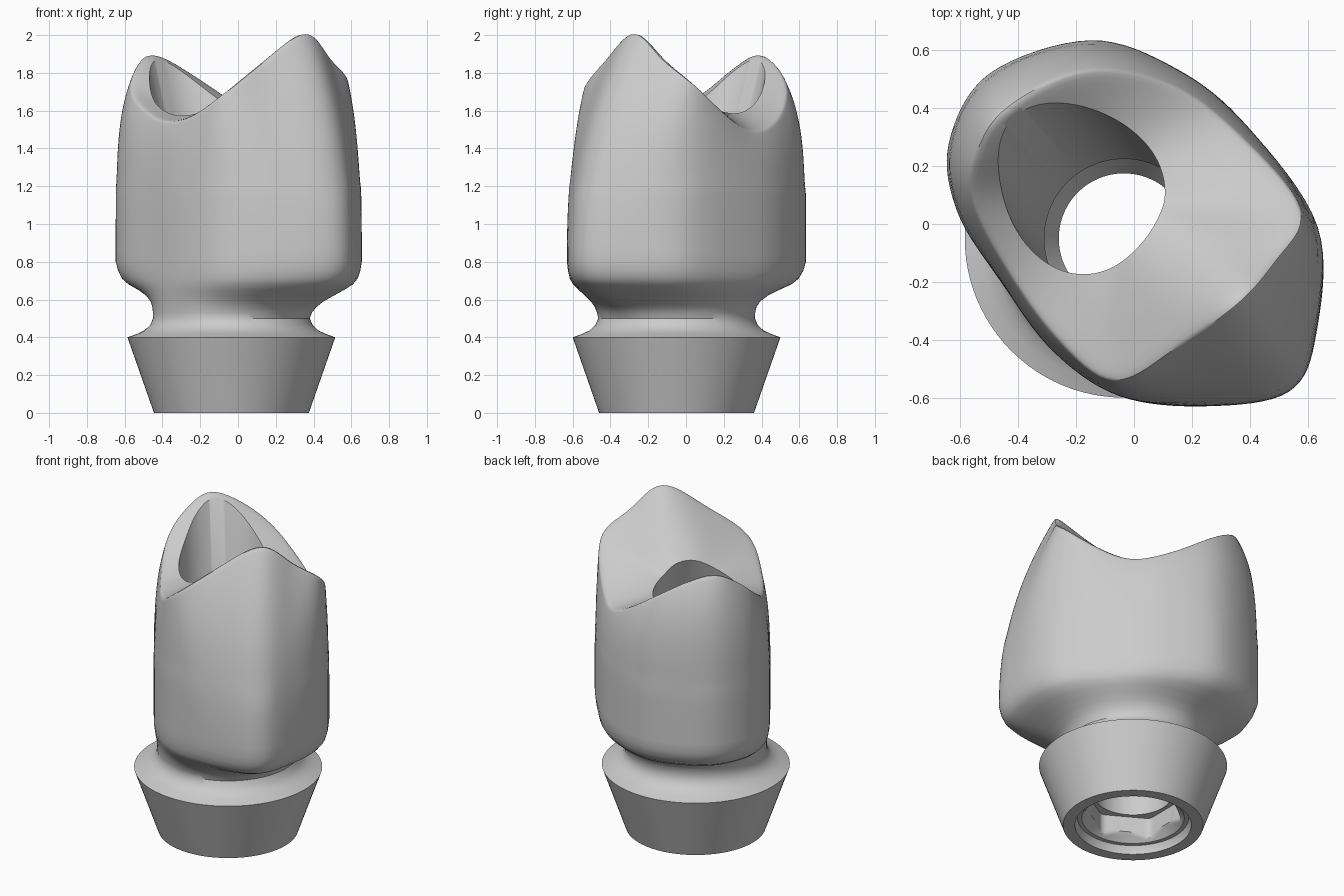
import bpy
import bmesh
from math import cos, sin, pi
from mathutils import Vector

default_cube = bpy.data.objects.get("Cube")
if default_cube:
    bpy.data.objects.remove(default_cube, do_unlink=True)

AXIS = Vector((-0.035, -0.05, 0))   # centre of the round abutment
NECK_RADIUS, RIM_RADIUS, RIM_Z = 0.415, 0.55, 0.4

material = bpy.data.materials.new("neutral grey")
material.use_nodes = True
grey = (0.6, 0.6, 0.6, 1)
material.diffuse_color = grey
material.node_tree.nodes["Principled BSDF"].inputs["Base Color"].default_value = grey


def add_object(name, bm):
    """Turn a bmesh into a linked object with outward normals."""
    bmesh.ops.recalc_face_normals(bm, faces=bm.faces)
    mesh = bpy.data.meshes.new(name)
    bm.to_mesh(mesh)
    bm.free()
    mesh.materials.append(material)
    obj = bpy.data.objects.new(name, mesh)
    bpy.context.collection.objects.link(obj)
    return obj


def activate(obj):
    bpy.ops.object.select_all(action='DESELECT')
    obj.select_set(True)
    bpy.context.view_layer.objects.active = obj


def shade(obj, angle):
    activate(obj)
    bpy.ops.object.shade_smooth_by_angle(angle=angle)


def bridge(bm, lower, upper):
    count = len(lower)
    for i in range(count):
        j = (i + 1) % count
        bm.faces.new((lower[i], lower[j], upper[j], upper[i]))


def loft(bm, rings):
    """Skin a list of point rings and return their vertices."""
    loops = [[bm.verts.new(point) for point in ring] for ring in rings]
    for lower, upper in zip(loops, loops[1:]):
        bridge(bm, lower, upper)
    return loops


def catmull(a, b, c, d, t):
    return (b * 2 + (c - a) * t + (a * 2 - b * 5 + c * 4 - d) * t**2
            + (b * 3 - a - c * 3 + d) * t**3) / 2


def closed_curve(points, steps):
    count = len(points)
    return [catmull(points[i - 1], points[i], points[(i + 1) % count],
                    points[(i + 2) % count], step / steps)
            for i in range(count) for step in range(steps)]


# Abutment: tapered outside, hexagonal socket and screw bore inside
SEGMENTS = 96
APOTHEM = 0.25


def turned_ring(radius, z, is_hex=False):
    ring = []
    for i in range(SEGMENTS):
        angle = 2 * pi * i / SEGMENTS
        r = radius
        if is_hex:
            flat = (angle + pi / 6) % (pi / 3) - pi / 6
            r = max(radius, min(APOTHEM / cos(flat), APOTHEM * 1.13))
        ring.append(AXIS + Vector((r * cos(angle), r * sin(angle), z)))
    return ring


outside = [(0.41, 0), (RIM_RADIUS, RIM_Z)]
bore = [(0.275, RIM_Z), (0.225, 0.32), (0.225, 0.2)]
entry = [(0.325, 0.05), (0.34, 0.02), (0.34, 0)]
rings = [turned_ring(*point) for point in outside + bore]
rings.append(turned_ring(APOTHEM, 0.2, True))
for step in range(6):
    rings.append(turned_ring(APOTHEM + 0.01 * step, 0.1 - 0.01 * step, True))
rings += [turned_ring(*point) for point in entry]

bm = bmesh.new()
loops = loft(bm, rings)
bridge(bm, loops[-1], loops[0])
abutment = add_object("abutment", bm)
shade(abutment, pi / 6)

# Crown stations: belly x, y, then cusp ridge x, y, z
stations = [
    (0.635, -0.01, 0.585, 0.05, 1.74),
    (0.63, -0.38, 0.49, -0.12, 1.88),
    (0.535, -0.58, 0.36, -0.27, 2.03),
    (0.25, -0.63, 0.15, -0.42, 1.88),
    (-0.05, -0.595, -0.07, -0.55, 1.70),
    (-0.28, -0.44, -0.27, -0.39, 1.56),
    (-0.46, -0.20, -0.43, -0.17, 1.56),
    (-0.61, 0.04, -0.56, 0.08, 1.69),
    (-0.64, 0.28, -0.54, 0.25, 1.83),
    (-0.50, 0.52, -0.44, 0.40, 1.91),
    (-0.15, 0.635, -0.17, 0.53, 1.75),
    (0.15, 0.535, 0.13, 0.48, 1.55),
    (0.39, 0.34, 0.36, 0.31, 1.50),
]
BELLY_Z = 0.8
belly = closed_curve([Vector((s[0], s[1], 0)) for s in stations], 8)
rim = closed_curve([Vector(s[2:]) for s in stations], 8)
outward = [(point - AXIS).normalized() for point in belly]
# How far each direction faces the tall cusp (+1) or the small one (-1)
tall_side = [o.dot(Vector((1, -1, 0)).normalized()) for o in outward]

# Concave neck rising from the abutment edge
neck_curve = [(RIM_RADIUS, RIM_Z), (0.5, 0.418), (0.46, 0.437),
              (0.43, 0.465), (NECK_RADIUS, 0.5)]
rings = [[AXIS + o * radius + Vector((0, 0, z)) for o in outward]
         for radius, z in neck_curve]
# Flare from the round neck to the belly
flare = [(0.53, 0.04), (0.56, 0.13), (0.59, 0.27), (0.62, 0.46), (0.65, 0.66),
         (0.68, 0.83), (0.71, 0.92), (0.75, 0.97), (BELLY_Z, 1)]
for z, blend in flare:
    ring = []
    for o, point, side in zip(outward, belly, tall_side):
        start = AXIS + o * NECK_RADIUS
        ring.append(start.lerp(point, blend ** (1 + max(0, -side))) + Vector((0, 0, z)))
    rings.append(ring)
# Walls stay upright, then round in to the cusp ridges
WALL_STEPS = 28
for step in range(1, WALL_STEPS + 1):
    t = sin(pi / 2 * step / WALL_STEPS)
    ring = []
    for a, b, side in zip(belly, rim, tall_side):
        point = a.lerp(b, t ** (5 - 2.8 * max(0, side) ** 2))
        point.z = BELLY_Z + (b.z - BELLY_Z) * t
        ring.append(point)
    rings.append(ring)
# Biting surface slopes to the middle while its ridges fade out
middle = Vector((-0.1, 0.1, 1.58))
CAP_STEPS = 12
for step in range(1, CAP_STEPS):
    ring = [point.lerp(middle, step / CAP_STEPS) for point in rim]
    count = len(ring)
    window = range(-2 * step, 2 * step + 1)
    faded = [sum(ring[(i + k) % count].z for k in window) / len(window)
             for i in range(count)]
    rings.append([Vector((p.x, p.y, z)) for p, z in zip(ring, faded)])

bm = bmesh.new()
loops = loft(bm, rings)
bm.faces.new(loops[0])
bm.faces.new(loops[-1])
upper = [v for v in bm.verts if v.co.z > 1.2]
for _ in range(10):
    bmesh.ops.smooth_vert(bm, verts=upper, factor=0.5,
                          use_axis_x=True, use_axis_y=True, use_axis_z=True)
crown = add_object("crown", bm)


# Screw channel: straight below, tilted towards the smaller cusp above
def channel(name, radius, start, end):
    bm = bmesh.new()
    bmesh.ops.create_cone(bm, cap_ends=True, segments=SEGMENTS, radius1=radius,
                          radius2=radius, depth=(end - start).length)
    turn = (end - start).to_track_quat('Z', 'Y').to_matrix().to_4x4()
    bmesh.ops.transform(bm, matrix=turn, verts=bm.verts)
    bmesh.ops.translate(bm, vec=(start + end) / 2, verts=bm.verts)
    cutter = add_object(name, bm)
    cutter.hide_render = True
    return cutter


bend = AXIS + Vector((0, 0, 0.95))
lean = Vector((-0.2, 0.235, 1))
cutters = [
    channel("straight_channel", 0.275, AXIS + Vector((0, 0, 0.3)), bend + Vector((0, 0, 0.08))),
    channel("tilted_channel", 0.27, bend - lean * 0.08, bend + lean * 1.4),
]
activate(crown)
for cutter in cutters:
    cut = crown.modifiers.new(cutter.name, 'BOOLEAN')
    cut.operation = 'DIFFERENCE'
    cut.solver = 'EXACT'
    cut.object = cutter
    bpy.ops.object.modifier_apply(modifier=cut.name)
for cutter in cutters:
    bpy.data.objects.remove(cutter, do_unlink=True)
shade(crown, pi / 5)
